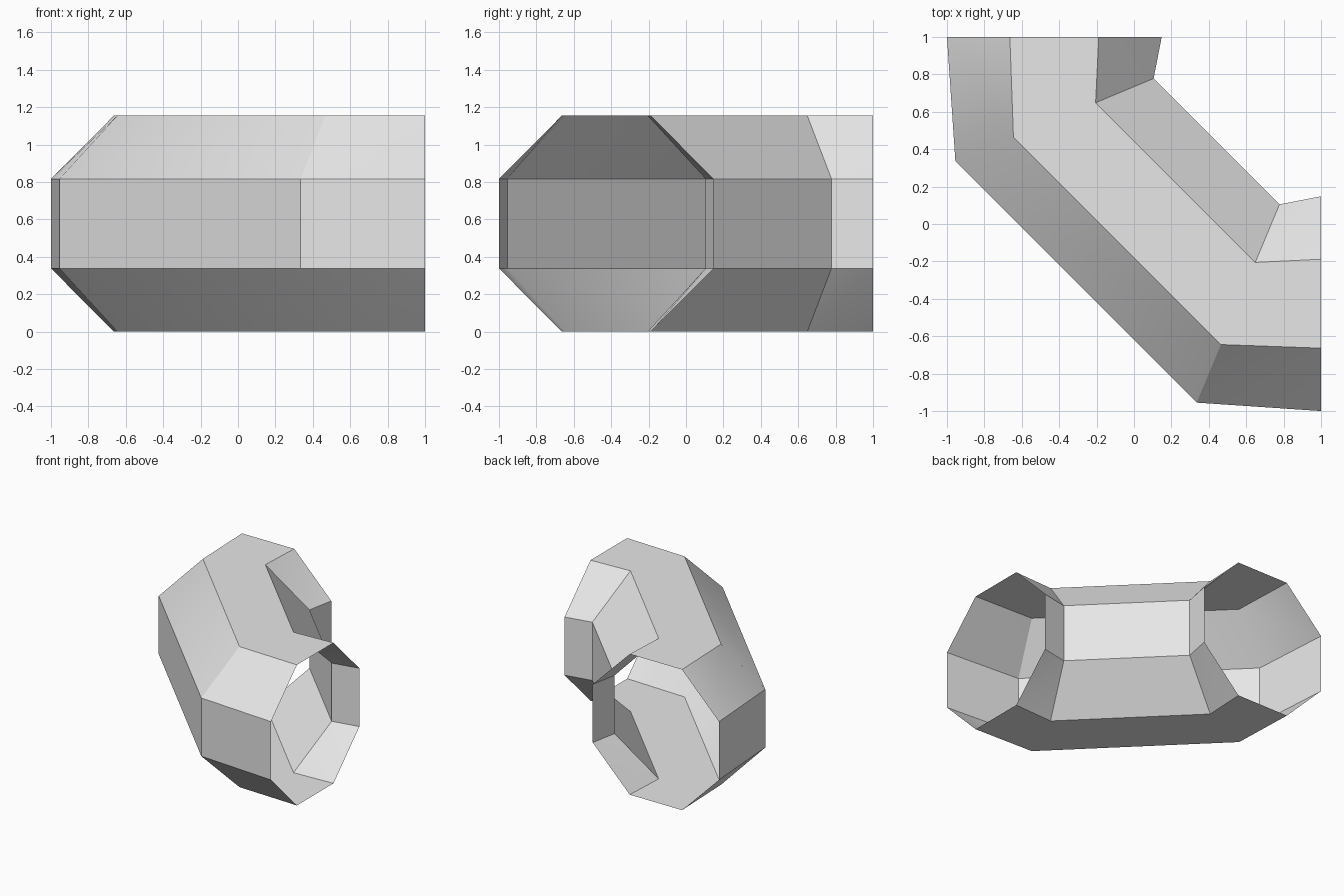
import bpy, bmesh, math
from mathutils import Vector

cube = bpy.data.objects.get("Cube")
if cube:
    bpy.data.objects.remove(cube, do_unlink=True)

# Plain grey finish
grey = bpy.data.materials.new("plain grey")
grey.use_nodes = True
colour = (0.8, 0.8, 0.8, 1)
grey.diffuse_color = colour
grey.node_tree.nodes["Principled BSDF"].inputs["Base Color"].default_value = colour

# Octagonal cross-section: fraction from outer to inner wall, fraction of height
HEIGHT = 1.155
c = 1 / (2 + math.sqrt(2))
octagon = [(0, c), (0, 1 - c), (c, 1), (1 - c, 1),
           (1, 1 - c), (1, c), (1 - c, 0), (c, 0)]

# Outer and inner wall points of each ring; second half mirrors the first
half = [((-1, 1), (0.148, 1)), ((-0.955, 0.335), (0.105, 0.778))]
swapped = [tuple((y, x) for x, y in ring) for ring in reversed(half)]
rings = half + swapped

# Open-ended bent tube
bm = bmesh.new()
loops = []
for outer, inner in rings:
    outer, inner = Vector(outer), Vector(inner)
    loops.append([bm.verts.new((*outer.lerp(inner, t), h * HEIGHT))
                  for t, h in octagon])
for a, b in zip(loops, loops[1:]):
    for i in range(len(octagon)):
        j = (i + 1) % len(octagon)
        bm.faces.new((a[i], b[i], b[j]))
        bm.faces.new((a[i], b[j], a[j]))

mesh = bpy.data.meshes.new("bent_tube")
bm.to_mesh(mesh)
bm.free()
mesh.materials.append(grey)
tube = bpy.data.objects.new("bent_tube", mesh)
bpy.context.collection.objects.link(tube)

# Soft shading inside panels, crisp panel edges
bpy.ops.object.select_all(action="DESELECT")
tube.select_set(True)
bpy.context.view_layer.objects.active = tube
bpy.ops.object.shade_smooth_by_angle(angle=math.radians(30))
